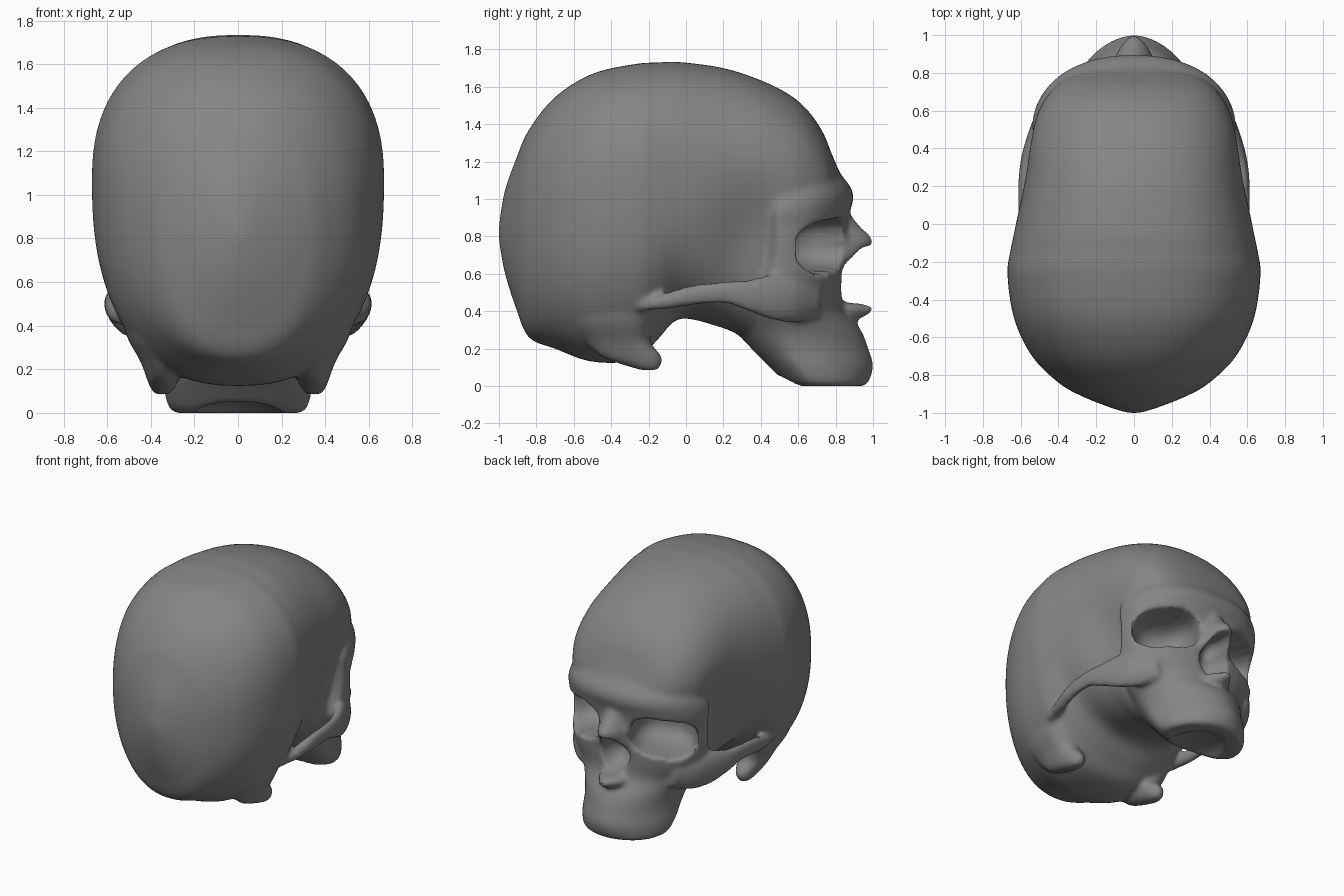
import bpy, bmesh
from math import sin, cos, pi, exp, copysign, sqrt
from mathutils import Matrix, Vector, Euler


def catmull(a, b, c, d, t):
    return [0.5 * (2*q + (r-p)*t + (2*p-5*q+4*r-s)*t*t + (3*q-p-3*r+s)*t**3)
            for p, q, r, s in zip(a, b, c, d)]


def loft(bm, st, axis, side=1, sub=6, seg=80):
    """Stations: (t, low, high, half width, centre, roundness, x centre)."""
    k = [st[0]] + st + [st[-1]]
    rows = [catmull(*k[i:i+4], j/sub) for i in range(len(st)-1) for j in range(sub)]
    rings = []
    for t, lo, hi, w, c, n, xc in rows + [st[-1]]:
        ring = []
        for i in range(seg):
            co, si = cos(2*pi*i/seg), sin(2*pi*i/seg)
            u = w * copysign(abs(co)**(2/n), co) + xc
            v = c + (hi-c if si > 0 else c-lo) * copysign(abs(si)**(2/n), si)
            ring.append(bm.verts.new((u*side, t, v) if axis == 'y' else (u*side, v, t)))
        rings.append(ring)
    for r, s in zip(rings, rings[1:]):
        for i in range(seg):
            bm.faces.new((r[i], r[(i+1) % seg], s[(i+1) % seg], s[i]))
    bm.faces.new(rings[0])
    bm.faces.new(rings[-1])


def hollow(me, loc, size, rot=(0, 0, 0), k=2):
    """Push every point inside a rounded bowl to its far (local -y) wall."""
    m = Matrix.LocRotScale(Vector(loc), Euler(rot), Vector(size))
    inv = m.inverted()
    for v in me.vertices:
        p = inv @ v.co
        r = abs(p.x)**k + abs(p.z)**k
        if r + p.y**2 < 1:
            p.y = -sqrt(1 - r)
            v.co = m @ p


def fuse(ob, size):
    """Rebuild the overlapping parts as one even surface."""
    mod = ob.modifiers.new("fuse", 'REMESH')
    mod.mode, mod.voxel_size = 'VOXEL', size
    me = bpy.data.meshes.new_from_object(
        ob.evaluated_get(bpy.context.evaluated_depsgraph_get()))
    ob.modifiers.clear()
    ob.data = me


bm = bmesh.new()

# Braincase, sliced from back to front
loft(bm, [(-1.0, .78, .86, .03, .82, 2, 0), (-.97, .61, 1.04, .13, .82, 2, 0),
          (-.91, .42, 1.21, .28, .83, 2.1, 0), (-.84, .26, 1.37, .40, .86, 2.2, 0),
          (-.7, .2, 1.545, .54, .92, 2.3, 0), (-.5, .13, 1.67, .635, 1.0, 2.4, 0),
          (-.27, .14, 1.722, .67, 1.06, 2.4, 0), (-.15, .25, 1.73, .656, 1.06, 2.4, 0),
          (-.03, .36, 1.732, .632, 1.07, 2.4, 0), (.2, .31, 1.70, .592, 1.08, 2.35, 0),
          (.4, .24, 1.635, .565, 1.1, 2.3, 0), (.55, .42, 1.56, .53, 1.1, 2.2, 0),
          (.65, .65, 1.475, .48, 1.1, 2.2, 0), (.73, .8, 1.36, .415, 1.08, 2.2, 0),
          (.78, .9, 1.24, .34, 1.06, 2.2, 0), (.83, .96, 1.12, .2, 1.04, 2, 0)], 'y')
# Hollow temples
for v in bm.verts:
    if abs(v.co.x) > .2:
        d = .075 * exp(-((v.co.y-.36)/.2)**2 - ((v.co.z-.8)/.28)**2)
        v.co.x -= copysign(d, v.co.x)

# Face and upper jaw, sliced from the teeth edge to the brow
loft(bm, [(0, .57, .95, .29, .7, 2.1, 0), (.03, .52, .98, .32, .67, 1.9, 0),
          (.11, .44, 1.0, .34, .62, 1.8, 0), (.2, .35, .975, .345, .58, 1.8, 0),
          (.3, .27, .935, .37, .55, 1.85, 0), (.42, .27, .85, .44, .5, 2, 0),
          (.55, .33, .84, .51, .49, 2.2, 0), (.7, .4, .85, .525, .5, 2.2, 0),
          (.85, .41, .86, .53, .5, 2.2, 0), (.93, .42, .875, .54, .5, 2.2, 0),
          (1.0, .45, .895, .525, .52, 2.2, 0), (1.06, .5, .882, .49, .55, 2.2, 0),
          (1.13, .54, .83, .43, .57, 2.2, 0), (1.22, .58, .77, .34, .6, 2.2, 0)], 'z')

# Nasal bones
loft(bm, [(.58, .7, .84, .15, .78, 2, 0), (.66, .7, .905, .14, .78, 2, 0),
          (.74, .7, .985, .125, .78, 1.7, 0), (.79, .7, .995, .115, .78, 1.7, 0),
          (.86, .7, .925, .09, .78, 1.8, 0), (.94, .7, .865, .07, .78, 2, 0)],
     'z', 1, 6, 40)

# Spine below the nose
loft(bm, [(.78, .36, .46, .13, .41, 2, 0), (.88, .35, .45, .1, .41, 2, 0),
          (.94, .365, .44, .06, .41, 2, 0), (.995, .395, .425, .02, .41, 2, 0)],
     'y', 1, 6, 30)

for s in (1, -1):
    # Cheek arches
    loft(bm, [(-.25, .40, .46, .03, .43, 2, .525), (-.1, .41, .50, .04, .46, 2, .555),
              (.03, .43, .54, .035, .49, 2, .577), (.2, .44, .56, .03, .51, 2, .583),
              (.33, .40, .57, .038, .49, 2, .563), (.47, .35, .60, .055, .48, 2, .51),
              (.6, .34, .60, .08, .48, 2, .43), (.72, .38, .57, .06, .48, 2, .35)],
         'y', s, 6, 30)
    # Bony points behind the ears
    loft(bm, [(.5, -.6, -.13, .1, -.35, 2, .45), (.35, -.6, -.18, .11, -.33, 2, .40),
              (.24, -.54, -.19, .1, -.3, 2, .35), (.16, -.46, -.13, .075, -.25, 2, .345),
              (.12, -.36, -.13, .06, -.22, 2, .345),
              (.085, -.24, -.145, .035, -.19, 2, .35)], 'z', s, 6, 40)

bmesh.ops.recalc_face_normals(bm, faces=bm.faces)
skull = bpy.data.objects.new("skull", bpy.data.meshes.new("skull"))
bm.to_mesh(skull.data)
bm.free()
bpy.context.collection.objects.link(skull)
fuse(skull, .014)

# Eye sockets, nose opening and palate
for s in (1, -1):
    hollow(skull.data, (.325*s, .73, .75), (.225, .25, .14), (0, .12*s, -.48*s), 2.8)
hollow(skull.data, (0, .9, .575), (.12, .2, .135))
hollow(skull.data, (0, .9, .66), (.075, .18, .1))
hollow(skull.data, (0, .6, -.01), (.2, .065, .27), (-pi/2, 0, 0))
fuse(skull, .015)
soft = skull.modifiers.new("soften", 'SMOOTH')
soft.factor, soft.iterations = .5, 5

# Dark grey bone
bone = bpy.data.materials.new("bone")
bone.diffuse_color = (.235, .235, .235, 1)
skull.data.materials.clear()
skull.data.materials.append(bone)
skull.select_set(True)
bpy.context.view_layer.objects.active = skull
bpy.ops.object.shade_smooth_by_angle(angle=.9)
